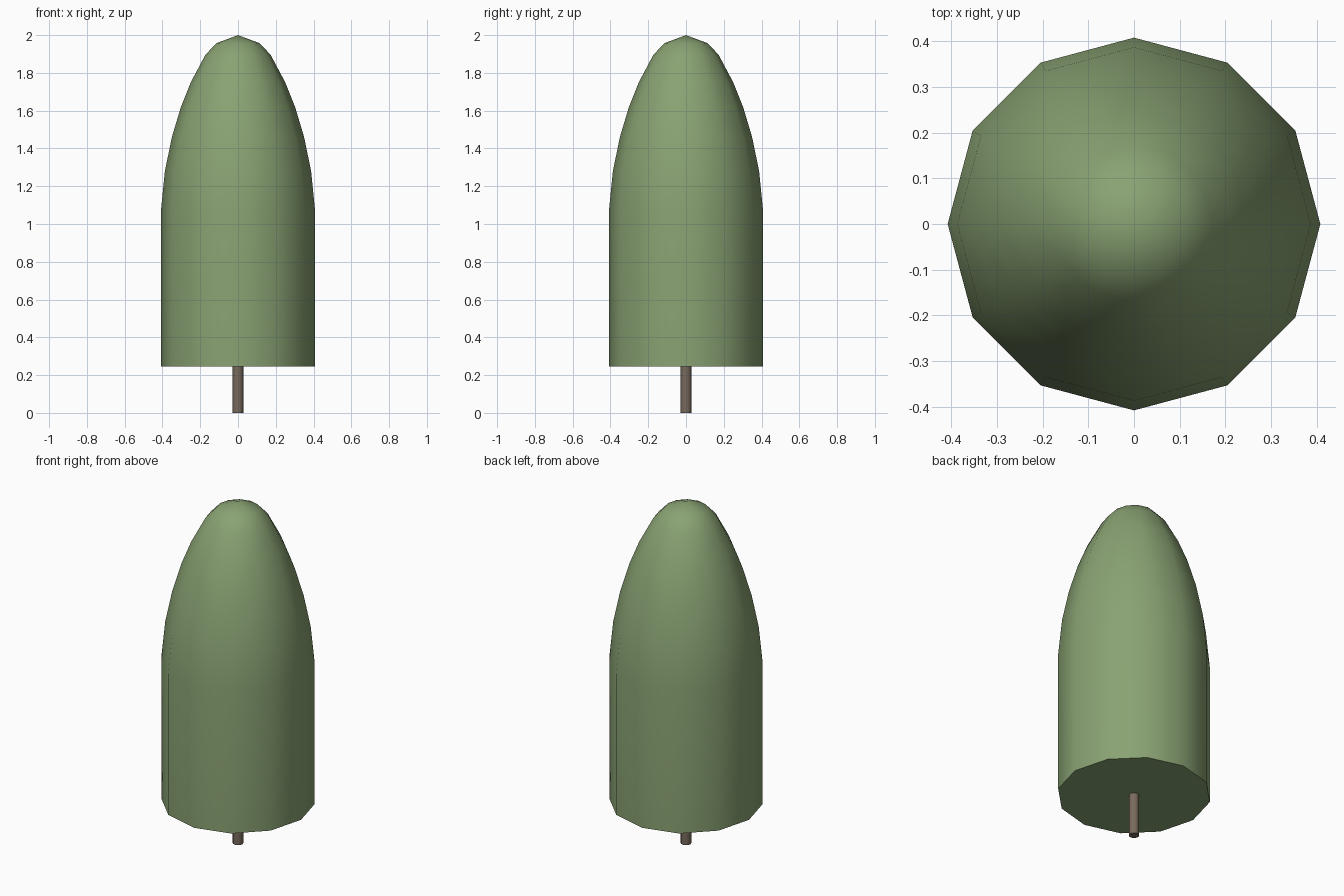
import bpy, bmesh
from math import cos, sin, pi, radians

if "Cube" in bpy.data.objects:
    bpy.data.objects.remove(bpy.data.objects["Cube"])


def material(name, color):
    m = bpy.data.materials.new(name)
    m.diffuse_color = (*color, 1)
    m.use_nodes = True
    m.node_tree.nodes["Principled BSDF"].inputs["Base Color"].default_value = m.diffuse_color
    return m


def lathe(name, profile, sides, mat):
    """Closed solid of revolution from (radius, z) points; radius 0 makes a tip."""
    bm = bmesh.new()
    rings = []
    for r, z in profile:
        if r == 0:
            rings.append([bm.verts.new((0, 0, z))] * sides)
        else:
            rings.append([bm.verts.new((r * cos(2 * pi * i / sides), r * sin(2 * pi * i / sides), z))
                          for i in range(sides)])
    for a, b in zip(rings, rings[1:]):
        for i in range(sides):
            j = (i + 1) % sides
            bm.faces.new(list(dict.fromkeys((a[i], a[j], b[j], b[i]))))
    for ring in (rings[0], rings[-1]):
        if len(set(ring)) > 2:
            bm.faces.new(ring)
    bmesh.ops.recalc_face_normals(bm, faces=bm.faces)
    mesh = bpy.data.meshes.new(name)
    bm.to_mesh(mesh)
    bm.free()
    mesh.materials.append(mat)
    obj = bpy.data.objects.new(name, mesh)
    bpy.context.collection.objects.link(obj)
    bpy.ops.object.select_all(action='DESELECT')
    obj.select_set(True)
    bpy.context.view_layer.objects.active = obj
    bpy.ops.object.shade_smooth_by_angle(angle=radians(45))
    return obj


# Trunk
lathe("trunk", [(0.028, 0), (0.028, 0.26)], 12, material("bark", (0.19, 0.145, 0.11)))

# Foliage: straight lower sides, rounded tapering top
lathe("foliage", [(0.408, 0.245), (0.408, 1.07), (0.387, 1.28), (0.35, 1.46), (0.302, 1.62),
                  (0.25, 1.75), (0.173, 1.895), (0.115, 1.957), (0, 2.0)],
      12, material("leaves", (0.25, 0.36, 0.17)))
